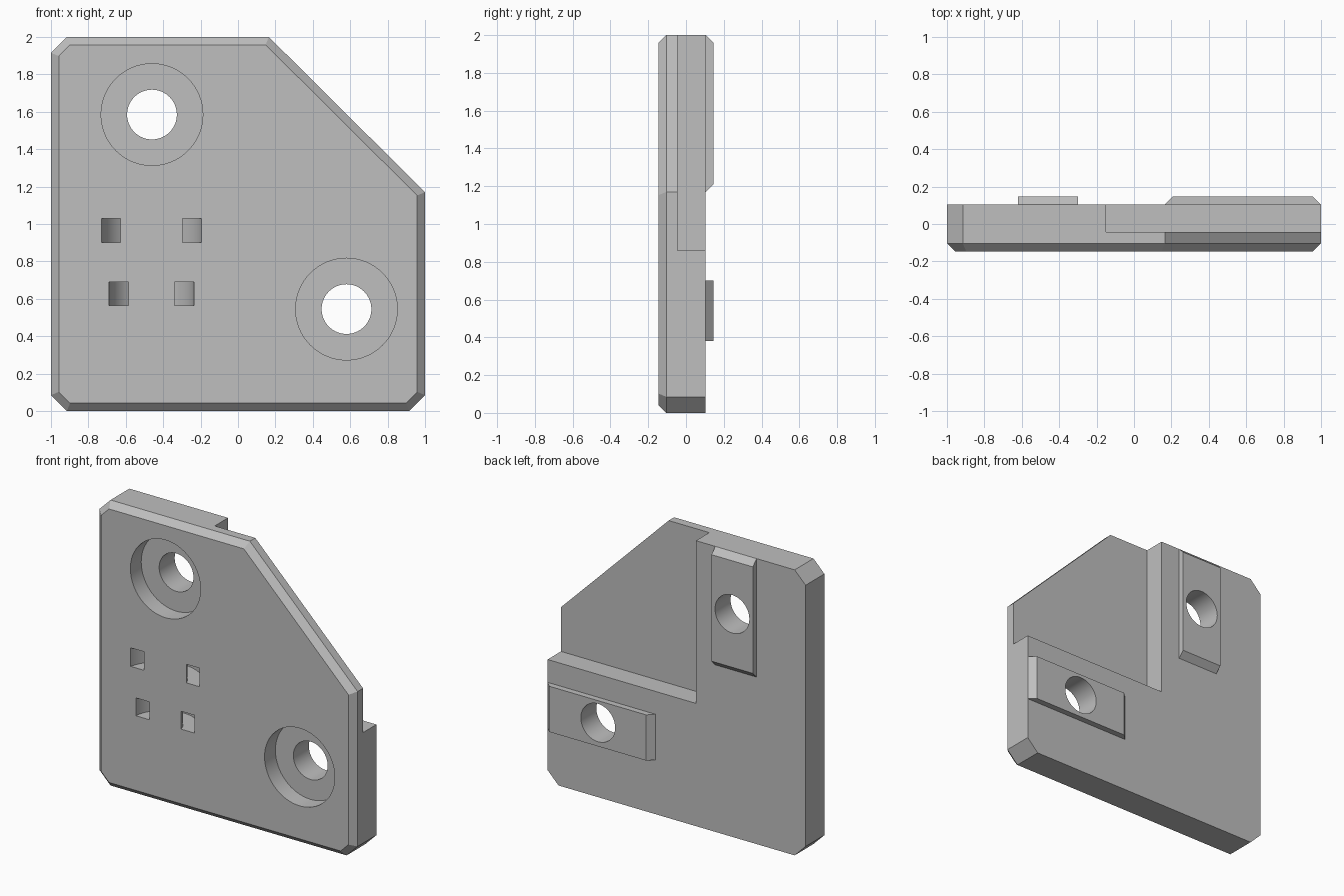
import bpy
import bmesh
from math import cos, sin, pi, hypot

if "Cube" in bpy.data.objects:
    bpy.data.objects.remove(bpy.data.objects["Cube"], do_unlink=True)

grey = bpy.data.materials.new("light grey")
grey.use_nodes = True
GREY = (0.52, 0.52, 0.52, 1)
grey.diffuse_color = GREY
grey.node_tree.nodes["Principled BSDF"].inputs["Base Color"].default_value = GREY

FRONT, RIM, STEP, BACK, KEY = -0.146, -0.104, -0.044, 0.104, 0.146
CHAMFER = 0.042
HOLES = [(-0.46, 1.585), (0.58, 0.545)]


def prism(name, points, place, low, high, front_bevel=0):
    """Extrude a 2D outline from low to high; place(u, v, w) gives x, y, z."""
    bm = bmesh.new()
    a = [bm.verts.new(place(u, v, low)) for u, v in points]
    b = [bm.verts.new(place(u, v, high)) for u, v in points]
    cap = bm.faces.new(a)
    bm.faces.new(b[::-1])
    for i in range(len(a)):
        j = (i + 1) % len(a)
        bm.faces.new((a[j], a[i], b[i], b[j]))
    bmesh.ops.recalc_face_normals(bm, faces=bm.faces)
    if front_bevel:
        bmesh.ops.bevel(bm, geom=list(cap.edges), offset=front_bevel,
                        segments=1, affect='EDGES')
    mesh = bpy.data.meshes.new(name)
    bm.to_mesh(mesh)
    bm.free()
    mesh.materials.append(grey)
    obj = bpy.data.objects.new(name, mesh)
    bpy.context.collection.objects.link(obj)
    return obj


def along_y(u, v, w):
    return (u, w, v)


def along_z(u, v, w):
    return (u, v, w)


def along_x(u, v, w):
    return (w, u, v)


def arc(cx, cy, r, start, end, n):
    return [(cx + r * cos(start + (end - start) * i / n),
             cy + r * sin(start + (end - start) * i / n)) for i in range(n + 1)]


def disc(name, centre, r, low, high):
    return prism(name, arc(*centre, r, 0, 2 * pi, 64)[:-1], along_y, low, high)


def cut(obj, cutters):
    bpy.context.view_layer.objects.active = obj
    for cutter in cutters:
        cutter.hide_render = True
        mod = obj.modifiers.new("cut", 'BOOLEAN')
        mod.operation = 'DIFFERENCE'
        mod.solver = 'EXACT'
        mod.object = cutter
        bpy.ops.object.modifier_apply(modifier=mod.name)


# Plate with clipped corners and a chamfered front rim
outline = [(-0.915, 0), (0.915, 0), (1, 0.085), (1, 1.17), (0.165, 2),
           (-0.915, 2), (-1, 1.915), (-1, 0.085)]
plate = prism("plate", outline, along_y, FRONT, BACK, CHAMFER)

# Locating keys on the back, sloped at both ends
upright_key = prism("upright_key",
                    [(BACK, 1.17), (BACK, 2), (KEY, 2 - CHAMFER), (KEY, 1.17 + CHAMFER)],
                    along_x, -0.62, -0.30)
level_key = prism("level_key",
                  [(0.165, BACK), (1, BACK), (1 - CHAMFER, KEY), (0.165 + CHAMFER, KEY)],
                  along_z, 0.38, 0.70)

# Thinner rear corner
notch = prism("notch_cutter", [(-0.15, 0.86), (1.2, 0.86), (1.2, 2.2), (-0.15, 2.2)],
              along_y, STEP, 0.3)

# Bolt holes and counterbores
bores = [disc("bore_cutter", c, 0.133, -0.3, 0.3) for c in HOLES]
sinks = [disc("counterbore_cutter", c, 0.272, -0.3, FRONT + 0.12) for c in HOLES]


# Curved tie tunnels that open twice on the front face
def tunnel(outer, inner, ahead, low, high):
    cx, cy = -0.4625, FRONT - ahead
    ring = (arc(cx, cy, hypot(outer, ahead), 0, pi, 32)
            + arc(cx, cy, hypot(inner, ahead), pi, 0, 32))
    return prism("tunnel_cutter", ring, along_z, low, high)


tunnels = [tunnel(0.267, 0.165, 0.06, 0.90, 1.03),
           tunnel(0.2275, 0.1225, 0.02, 0.565, 0.69)]

cut(plate, [notch] + sinks + bores + tunnels)
cut(upright_key, bores[:1])
cut(level_key, bores[1:])
for cutter in [notch] + bores + sinks + tunnels:
    bpy.data.objects.remove(cutter, do_unlink=True)

# Smooth bores, crisp edges
bpy.ops.object.select_all(action='DESELECT')
for obj in (plate, upright_key, level_key):
    obj.select_set(True)
bpy.context.view_layer.objects.active = plate
bpy.ops.object.shade_smooth_by_angle(angle=pi / 8)
